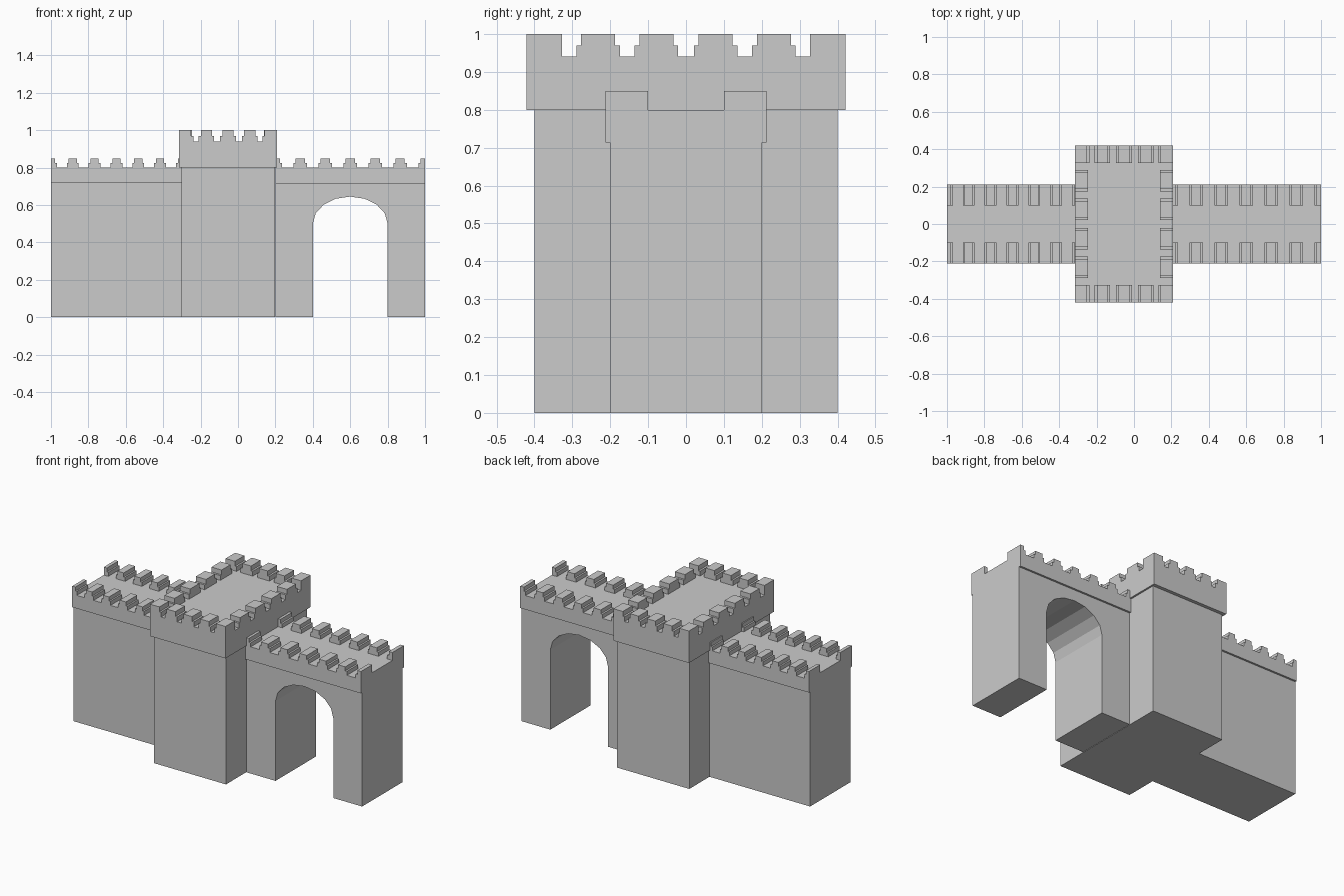
import bpy, bmesh, math

if "Cube" in bpy.data.objects:
    bpy.data.objects.remove(bpy.data.objects["Cube"])


def stack(bm, rings, base=True):
    """Loft rectangular rings (x0, x1, y0, y1, z) upward into one stepped block."""
    loops = []
    for x0, x1, y0, y1, z in rings:
        loops.append([bm.verts.new((x, y, z)) for x, y in
                      ((x0, y0), (x1, y0), (x1, y1), (x0, y1))])
    for a, b in zip(loops, loops[1:]):
        for i in range(4):
            j = (i + 1) % 4
            bm.faces.new((a[i], a[j], b[j], b[i]))
    bm.faces.new(loops[-1])
    if base:
        bm.faces.new(loops[0][::-1])


def finish(name, bm):
    bmesh.ops.dissolve_degenerate(bm, dist=1e-5, edges=bm.edges)
    me = bpy.data.meshes.new(name)
    bm.to_mesh(me)
    bm.free()
    ob = bpy.data.objects.new(name, me)
    bpy.context.collection.objects.link(ob)
    return ob


def merlon(bm, lo, hi, across, z, h, axis='x'):
    """Stepped merlon: lo/hi are the (start, end) of its wide and narrow layers."""
    rings = []
    for (a, b), zz in ((lo, z), (lo, z + h / 2), (hi, z + h / 2), (hi, z + h)):
        c, d = across
        rings.append((a, b, c, d, zz) if axis == 'x' else (c, d, a, b, zz))
    stack(bm, rings, base=False)


def span(c, w, lo=-9, hi=9):
    return max(c - w / 2, lo), min(c + w / 2, hi)


def wall(name, x0, x1, zb):
    # wall body with slightly overhanging parapet band
    bm = bmesh.new()
    stack(bm, [(x0, x1, -.2, .2, 0), (x0, x1, -.2, .2, zb),
               (x0, x1, -.212, .212, zb), (x0, x1, -.212, .212, .8)])
    return finish(name, bm)


def wall_merlons(name, x0, x1):
    # seven evenly spaced merlons on both edges, halved at the ends
    bm = bmesh.new()
    step = (x1 - x0) / 6
    for i in range(7):
        c = x0 + i * step
        for across in ((-.212, -.1), (.1, .212)):
            merlon(bm, span(c, step * .54, x0, x1), span(c, step * .37, x0, x1),
                   across, .8, .05)
    return finish(name, bm)


# left wall
wall("left_wall", -1, -.3, .718)
wall_merlons("left_wall_merlons", -1, -.3)

# right wall with arched gateway
gate_wall = wall("gate_wall", .2, 1, .713)
wall_merlons("gate_wall_merlons", .2, 1)

bm = bmesh.new()
pts = [(.4, -.1), (.8, -.1)]
pts += [(.6 + .2 * math.cos(t), .5 + .145 * math.sin(t))
        for t in (math.pi * i / 8 for i in range(9))]
face = bm.faces.new([bm.verts.new((x, -.5, z)) for x, z in pts])
ext = bmesh.ops.extrude_face_region(bm, geom=[face])
bmesh.ops.translate(bm, vec=(0, 1, 0),
                    verts=[v for v in ext["geom"] if isinstance(v, bmesh.types.BMVert)])
bmesh.ops.recalc_face_normals(bm, faces=bm.faces)
cutter = finish("arch_cutter", bm)
cutter.hide_render = True
mod = gate_wall.modifiers.new("arch", 'BOOLEAN')
mod.operation = 'DIFFERENCE'
mod.solver = 'EXACT'
mod.object = cutter
bpy.context.view_layer.objects.active = gate_wall
bpy.ops.object.modifier_apply(modifier=mod.name)
bpy.data.objects.remove(cutter)

# tower with overhanging top
X0, X1, Y = -.315, .208, .421
bm = bmesh.new()
stack(bm, [(-.303, .197, -.4, .4, 0), (-.303, .197, -.4, .4, .8),
           (X0, X1, -Y, Y, .8), (X0, X1, -Y, Y, .94)])
finish("tower", bm)

# tower merlons
bm = bmesh.new()
for across in ((-Y, -.327), (.327, Y)):
    for c in (-.169, -.053, .063):
        merlon(bm, span(c, .084), span(c, .06), across, .94, .06)
    merlon(bm, (X0, X0 + .077), (X0, X0 + .065), across, .94, .06)
    merlon(bm, (X1 - .077, X1), (X1 - .065, X1), across, .94, .06)
for across in ((X0, X0 + .07), (X1 - .07, X1)):
    for c in (-.232, -.078, .078, .232):
        merlon(bm, span(c, .115), span(c, .09), across, .94, .06, 'y')
finish("tower_merlons", bm)
